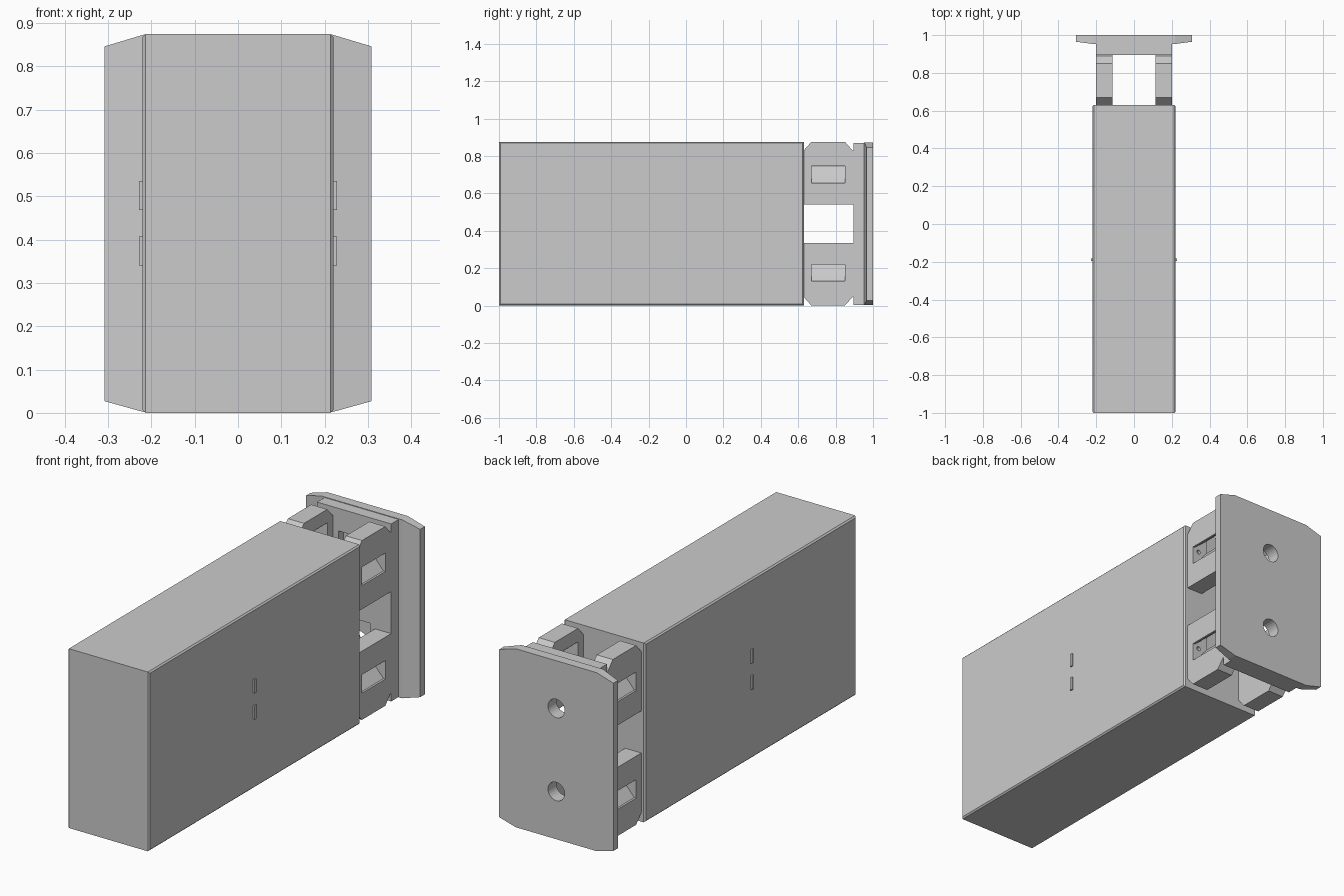
import bpy, bmesh, math

if "Cube" in bpy.data.objects:
    bpy.data.objects.remove(bpy.data.objects["Cube"])

H = 0.875  # overall height


def mesh_object(name, verts, faces):
    me = bpy.data.meshes.new(name)
    me.from_pydata(verts, [], faces)
    bm = bmesh.new()
    bm.from_mesh(me)
    bmesh.ops.recalc_face_normals(bm, faces=bm.faces)
    bm.to_mesh(me)
    bm.free()
    ob = bpy.data.objects.new(name, me)
    bpy.context.collection.objects.link(ob)
    return ob


def prism(name, pts, axis, a, b):
    """Extrude a 2D outline from a to b along axis 0, 1 or 2."""
    n = len(pts)
    verts = []
    for d in (a, b):
        for p in pts:
            v = list(p)
            v.insert(axis, d)
            verts.append(v)
    faces = [list(range(n)), list(range(n, 2 * n))]
    faces += [(i, (i + 1) % n, n + (i + 1) % n, n + i) for i in range(n)]
    return mesh_object(name, verts, faces)


def box(name, x, y, z):
    return prism(name, [(x[0], y[0]), (x[1], y[0]), (x[1], y[1]), (x[0], y[1])], 2, *z)


def circle(cx, cz, r, n):
    return [(cx + r * math.cos(math.tau * i / n), cz + r * math.sin(math.tau * i / n))
            for i in range(n)]


def apply(ob, mod):
    bpy.context.view_layer.objects.active = ob
    bpy.ops.object.modifier_apply(modifier=mod.name)


def cut(ob, cutter):
    m = ob.modifiers.new("cut", 'BOOLEAN')
    m.operation = 'DIFFERENCE'
    m.solver = 'EXACT'
    m.object = cutter
    apply(ob, m)
    bpy.data.objects.remove(cutter)


def mirror_x(ob):
    m = ob.modifiers.new("mirror", 'MIRROR')
    m.use_clip = True
    apply(ob, m)


# Main housing with a fine chamfer around both side panels
body = box("housing", (-0.22, 0.22), (-1, 0.63), (0, H))
bm = bmesh.new()
bm.from_mesh(body.data)
rim = [e for e in bm.edges if e.verts[0].co.x * e.verts[1].co.x > 0]
bmesh.ops.bevel(bm, geom=rim, offset=0.007, segments=1, affect='EDGES')
bm.to_mesh(body.data)
bm.free()

# Small raised tabs on the sides
for i, z in enumerate(((0.34, 0.407), (0.468, 0.535))):
    mirror_x(box(f"side_tab_{i}", (0.21, 0.228), (-0.197, -0.183), z))

# Four bracket arms, each with a sloping slot and a pin hole
arm = [(0.63, 0.54), (0.895, 0.54), (0.895, 0.83), (0.89, 0.83),
       (0.85, H), (0.67, H), (0.63, 0.83)]
for name, flip, z0 in (("upper", False, 0.655), ("lower", True, 0.13)):
    pts = [(y, H - z if flip else z) for y, z in arm]
    ob = prism(name + "_bracket_arm", pts, 0, 0.113, 0.2)
    slot = [(0.215, z0), (0.19, z0), (0.155, z0 + 0.04), (0.1, z0 + 0.105),
            (0.1, z0 + 0.165), (0.19, z0 + 0.09), (0.215, z0 + 0.09)]
    cut(ob, prism("slot_cutter", slot, 1, 0.67, 0.85))
    cut(ob, prism("pin_cutter", circle(0.165, z0 + 0.075, 0.011, 12), 1, 0.655, 0.865))
    mirror_x(ob)

# End plate: block between the arms and the wide flange
block = box("end_block", (-0.2, 0.2), (0.895, 0.965), (0.004, 0.87))
outline = [(-0.308, 0.027), (-0.218, 0.002), (0.218, 0.002), (0.308, 0.027),
           (0.308, 0.846), (0.218, 0.873), (-0.218, 0.873), (-0.308, 0.846)]
verts = [(x, 1.0, z) for x, z in outline]
verts += [(x, 0.965 if abs(x) > 0.25 else 0.953, z) for x, z in outline]
faces = [list(range(8)), (8, 9, 14, 15), (9, 10, 13, 14), (10, 11, 12, 13)]
faces += [(i, (i + 1) % 8, 8 + (i + 1) % 8, 8 + i) for i in range(8)]
flange = mesh_object("end_flange", verts, faces)

# Bolt holes through the plate, with recesses facing the housing
for z in (0.235, 0.64):
    cut(flange, prism("hole_cutter", circle(0, z, 0.045, 24), 1, 0.94, 1.05))
    cut(block, box("recess_cutter", (-0.085, 0.085), (0.85, 0.935), (z - 0.12, z + 0.12)))
    cut(block, prism("hole_cutter", circle(0, z, 0.045, 24), 1, 0.9, 1.05))
